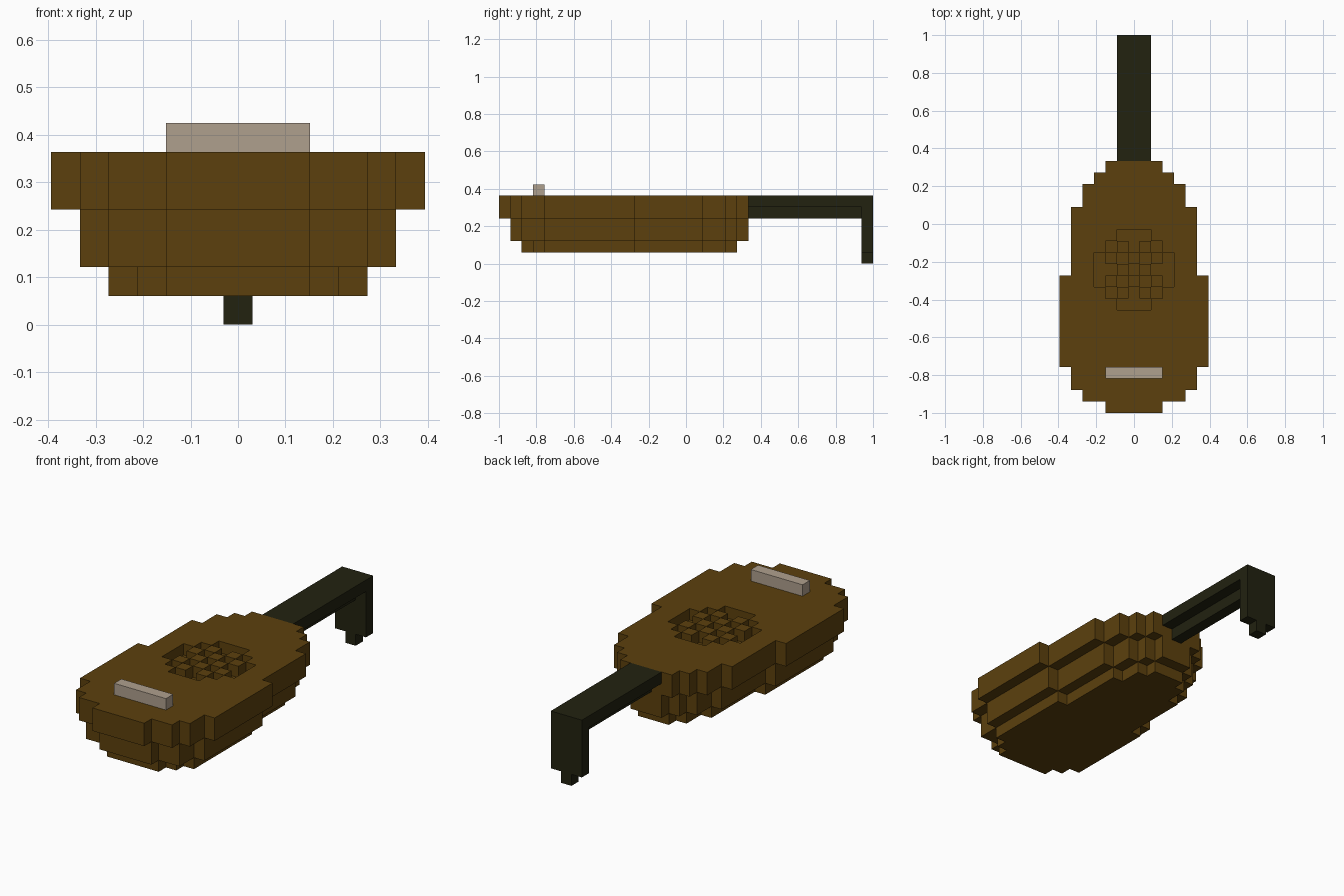
import bpy
import bmesh
from mathutils import Vector

if "Cube" in bpy.data.objects:
    bpy.data.objects.remove(bpy.data.objects["Cube"])

U = 2 / 33  # edge of one block; the instrument is 33 blocks long


def material(name, rgb):
    m = bpy.data.materials.new(name)
    m.diffuse_color = (*rgb, 1)
    m.use_nodes = True
    m.node_tree.nodes["Principled BSDF"].inputs["Base Color"].default_value = m.diffuse_color
    return m


WOOD = material("brown_wood", (0.107, 0.0513, 0.004))
DARK = material("dark_wood", (0.0159, 0.0159, 0.0052))
PALE = material("pale_bone", (0.43, 0.35, 0.27))


def block_object(name, cells, mat):
    """Closed skin around a set of unit cells; cell (i, j, k) is centred on x = i."""
    bm = bmesh.new()
    verts = {}

    def vert(p):
        key = tuple(round(c * 2) for c in p)
        if key not in verts:
            verts[key] = bm.verts.new((p.x * U, p.y * U - 1, p.z * U))
        return verts[key]

    for c in sorted(cells):
        centre = Vector(c) + Vector((0, 0.5, 0.5))
        for axis in range(3):
            for sign in (-1, 1):
                n = Vector((0, 0, 0))
                n[axis] = sign
                if tuple(int(a + b) for a, b in zip(c, n)) in cells:
                    continue
                u = Vector((0, 0, 0))
                u[(axis + 1) % 3] = 0.5
                v = n.cross(u)
                m = centre + n * 0.5
                bm.faces.new([vert(m + a * u + b * v)
                              for a, b in ((-1, -1), (1, -1), (1, 1), (-1, 1))])
    mesh = bpy.data.meshes.new(name)
    bm.to_mesh(mesh)
    bm.free()
    mesh.materials.append(mat)
    ob = bpy.data.objects.new(name, mesh)
    bpy.context.collection.objects.link(ob)
    return ob


def box(half, j0, j1, k0, k1):
    return {(i, j, k) for i in range(-half, half + 1)
            for j in range(j0, j1) for k in range(k0, k1)}


def shrink(plan):
    """Take one block off the rim of a plan; the neck keeps the tail end filled."""
    filled = plan | {(i, 22) for i in (-1, 0, 1)}
    return {(i, j) for i, j in plan
            if {(i - 1, j), (i + 1, j), (i, j - 1), (i, j + 1)} <= filled}


# Sound body: stepped plan, shrinking by one block for each lower tier
runs = [(2, 1), (4, 1), (5, 2), (6, 8), (5, 6), (4, 2), (3, 1), (2, 1)]
top_plan, row = set(), 0
for half, length in runs:
    top_plan |= {(i, j) for i in range(-half, half + 1) for j in range(row, row + length)}
    row += length
mid_plan = shrink(top_plan)
low_plan = {(i, j) for i, j in mid_plan
            if {(i - 1, j), (i + 1, j), (i, j - 1), (i, j + 1)} <= mid_plan}
body = set()
for plan, levels in ((low_plan, (1,)), (mid_plan, (2, 3)), (top_plan, (4, 5))):
    body |= {(i, j, k) for i, j in plan for k in levels}

# Round rosette: one block deep, with a chequered lattice left standing inside
for i in range(-3, 4):
    for d in range(-3, 4):
        in_circle = abs(i) + abs(d) <= 4
        lattice = max(abs(i), abs(d)) <= 2 and (i + d) % 2 == 1
        if in_circle and not lattice:
            body.discard((i, 12 + d, 5))
block_object("sound_body", body, WOOD)

# Neck: wide fingerboard with a narrow rib beneath, then the bent head and its tip
neck = box(1, 22, 33, 5, 6) | box(0, 22, 33, 4, 5)
head = box(1, 32, 33, 1, 6) | box(0, 32, 33, 0, 1)
block_object("neck_and_head", neck | head, DARK)

# Bridge on the soundboard
block_object("bridge", box(2, 3, 4, 6, 7), PALE)
